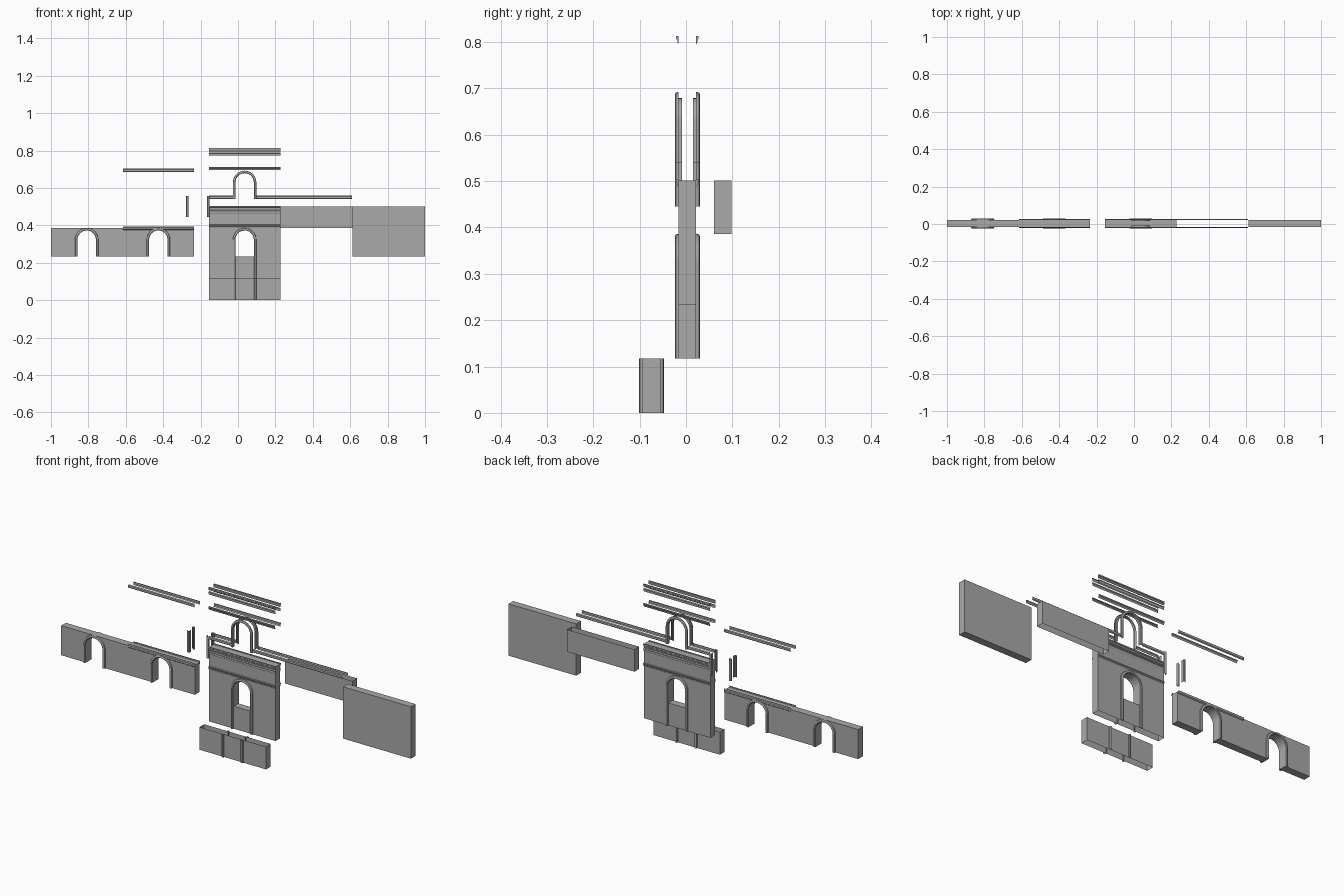
import bpy, bmesh, math

if "Cube" in bpy.data.objects:
    bpy.data.objects.remove(bpy.data.objects["Cube"])

STONE = (0.4, 0.4, 0.4, 1)
mat = bpy.data.materials.new("grey stone")
mat.use_nodes = True
mat.diffuse_color = STONE
mat.node_tree.nodes["Principled BSDF"].inputs["Base Color"].default_value = STONE

MID_Y = 0.003      # centre plane of the walls
HALF = 0.019       # half wall thickness
HOLE_R = 0.049     # arch opening radius
GATE = (-0.155, 0.226)
GATE_C = sum(GATE) / 2


def finish(name, bm, smooth=False):
    bmesh.ops.remove_doubles(bm, verts=bm.verts, dist=1e-5)
    bmesh.ops.recalc_face_normals(bm, faces=bm.faces)
    mesh = bpy.data.meshes.new(name)
    bm.to_mesh(mesh)
    bm.free()
    mesh.materials.append(mat)
    obj = bpy.data.objects.new(name, mesh)
    bpy.context.collection.objects.link(obj)
    if smooth:
        bpy.ops.object.select_all(action='DESELECT')
        obj.select_set(True)
        bpy.context.view_layer.objects.active = obj
        bpy.ops.object.shade_smooth_by_angle(angle=math.radians(35))
    return obj


def arch_path(z0, spring, steps=16):
    """Unit directions: (cos, sin, base height) up one jamb, round, down the other."""
    arc = [math.pi * (1 - i / steps) for i in range(steps + 1)]
    return [(-1, 0, z0)] + [(math.cos(a), math.sin(a), spring) for a in arc] + [(1, 0, z0)]


def wall(name, x0, x1, z0, z1, arches=(), spring=0.324, mid=MID_Y, bottom=True, top=True):
    """Upright slab with arched notches rising from its bottom edge."""
    outline = [(x0, z0)]
    for c in arches:
        outline += [(c + u * HOLE_R, h + v * HOLE_R) for u, v, h in arch_path(z0, spring)]
    outline += [(x1, z0), (x1, z1), (x0, z1)]
    bm = bmesh.new()
    front = [bm.verts.new((x, mid - HALF, z)) for x, z in outline]
    back = [bm.verts.new((x, mid + HALF, z)) for x, z in outline]
    bm.faces.new(front)
    bm.faces.new(back[::-1])
    n = len(outline)
    for i in range(n):
        j = (i + 1) % n
        za, zb = outline[i][1], outline[j][1]
        if (za == zb == z0 and not bottom) or (za == zb == z1 and not top):
            continue
        bm.faces.new((front[i], back[i], back[j], front[j]))
    return finish(name, bm)


def sheet(bm, rows):
    grid = [[bm.verts.new(p) for p in row] for row in rows]
    for a, b in zip(grid, grid[1:]):
        for i in range(len(a) - 1):
            bm.faces.new((a[i], a[i + 1], b[i + 1], b[i]))
    return grid


# Arch surround section: radius, distance from the wall's centre plane
SURROUND = [(0.0625, 0.019), (0.061, 0.025), (0.057, 0.027),
            (0.052, 0.027), (0.049, 0.024), (0.049, 0.012)]


def surround(name, cx, z0, spring):
    bm = bmesh.new()
    for s in (-1, 1):
        sheet(bm, [[(cx + u * r, MID_Y + s * d, h + v * r) for r, d in SURROUND]
                   for u, v, h in arch_path(z0, spring)])
    return finish(name, bm, True)


def jambs(name, cx, z0, z1, mid=MID_Y):
    bm = bmesh.new()
    for s in (-1, 1):
        for side in (-1, 1):
            sheet(bm, [[(cx + side * r, mid + s * d, z) for r, d in SURROUND]
                       for z in (z0, z1)])
    return finish(name, bm, True)


# Moulding sections: distance from centre plane, height
BAND = [(0.019, 0), (0.0235, 0.004), (0.0235, 0.014), (0.019, 0.018)]
STRING = [(0.019, 0), (0.021, 0.004), (0.021, 0.008), (0.0245, 0.012),
          (0.0245, 0.017), (0.019, 0.018)]
FASCIA = [(0.019, 0), (0.021, 0.003), (0.021, 0.012), (0.023, 0.014), (0.019, 0.018)]
CROWN = [(0.019, 0), (0.021, 0.002), (0.022, 0.009), (0.0245, 0.011),
         (0.0245, 0.017), (0.019, 0.017)]


def moulding(name, spans, z, section, capped=False):
    """Front and back strips running along x."""
    bm = bmesh.new()
    for s in (-1, 1):
        for span in spans:
            grid = sheet(bm, [[(x, MID_Y + s * d, z + h) for d, h in section] for x in span])
            if capped:
                for row in grid:
                    bm.faces.new(row)
    return finish(name, bm)


# Left arcade wall
LEFT_ARCHES = (-0.809, -0.426)
wall("arcade_wall", -1, -0.235, 0.233, 0.386, LEFT_ARCHES)
for i, c in enumerate(LEFT_ARCHES):
    surround(f"arcade_surround_{i + 1}", c, 0.233, 0.324)

# Gate wall: window part over a solid lower part
wall("gate_wall", *GATE, 0.233, 0.501, (GATE_C,), bottom=False)
wall("gate_lower_wall", *GATE, 0.117, 0.233, bottom=False)
surround("gate_surround", GATE_C, 0.117, 0.324)

# Plinth in front, open above and below
PLINTH_Y = -0.0745
wall("plinth", *GATE, 0, 0.117, mid=PLINTH_Y, bottom=False, top=False)
jambs("plinth_jambs", GATE_C, 0, 0.117, PLINTH_Y)

# Plain walls on the right
wall("end_wall", 0.613, 1, 0.233, 0.501)
wall("parapet_wall", GATE[1], 0.613, 0.386, 0.501, mid=0.0793, bottom=False, top=False)

# Loose arch surround, jamb pair and impost bands
surround("loose_surround", GATE_C, 0.54, 0.63)
jambs("loose_jambs", -0.215, 0.445, 0.558)
moulding("impost_band", [(GATE[0], GATE_C - 0.0625), (GATE_C + 0.0625, GATE[1]),
                         (GATE[1], 0.61)], 0.541, BAND)

# Mouldings on the walls, with matching loose lengths above
for label, lift in (("wall", 0), ("loose", 0.309)):
    moulding(f"{label}_arcade_band", [(-0.615, -0.235)], 0.376 + lift, BAND)
    moulding(f"{label}_string_course", [GATE], 0.386 + lift, STRING)
    moulding(f"{label}_fascia", [GATE], 0.464 + lift, FASCIA)
    moulding(f"{label}_crown", [GATE], 0.487 + lift, CROWN, True)
